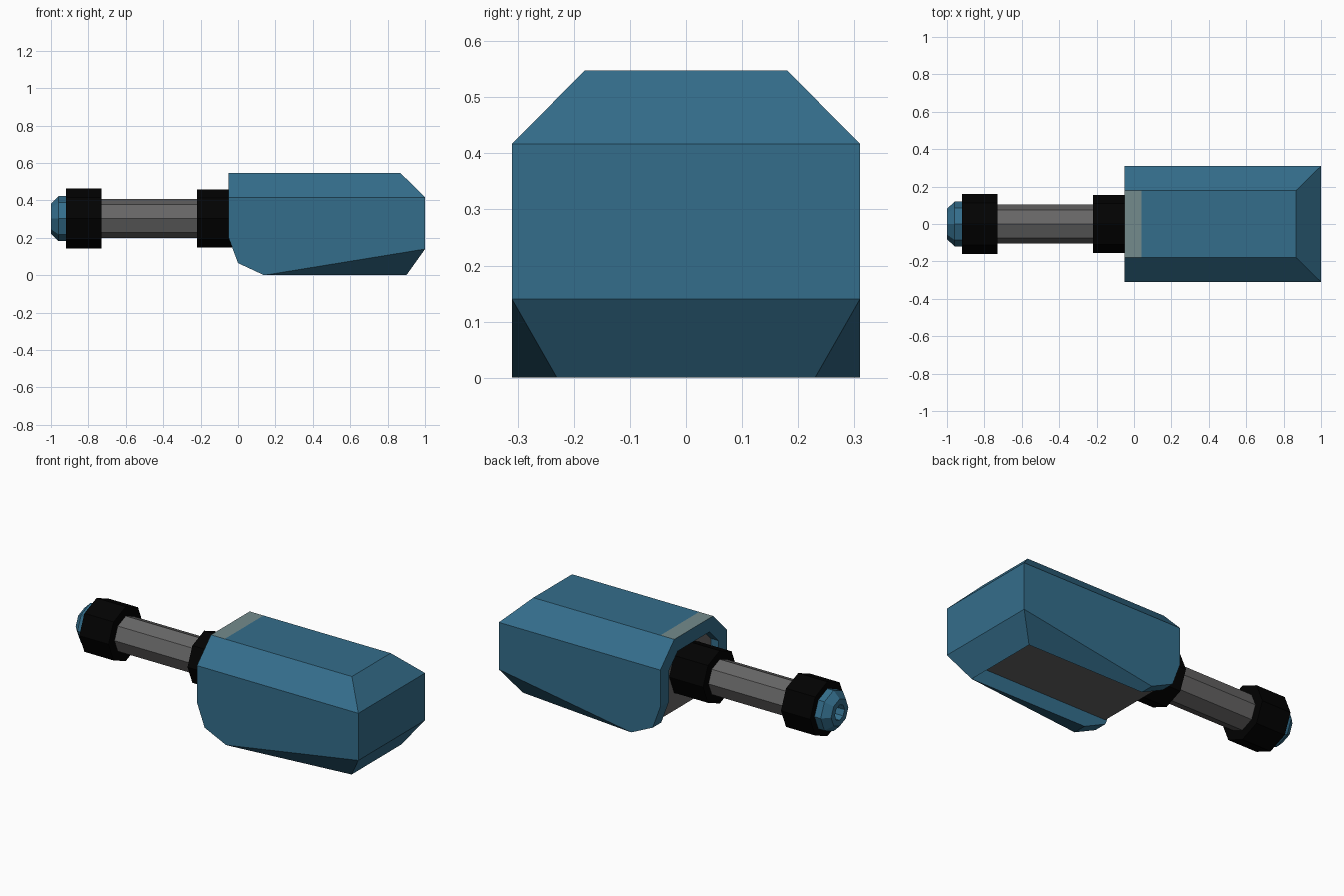
import bpy, bmesh, math

if "Cube" in bpy.data.objects:
    bpy.data.objects.remove(bpy.data.objects["Cube"])


def material(name, rgb):
    m = bpy.data.materials.new(name)
    m.diffuse_color = (*rgb, 1)
    m.use_nodes = True
    m.node_tree.nodes["Principled BSDF"].inputs["Base Color"].default_value = m.diffuse_color
    return m


BLUE = material("steel blue", (0.034, 0.155, 0.26))
GREY = material("mid grey", (0.134, 0.132, 0.132))
BLACK = material("near black", (0.0005, 0.0005, 0.0005))
PALE = material("pale grey green", (0.172, 0.257, 0.265))


def make_object(name, verts, faces, mats, reverse=()):
    """Mesh with outward normals; faces listed in reverse are turned over."""
    bm = bmesh.new()
    vs = [bm.verts.new(v) for v in verts]
    made = [bm.faces.new([vs[i] for i in f]) for f in faces]
    bmesh.ops.recalc_face_normals(bm, faces=bm.faces)
    if reverse:
        bmesh.ops.reverse_faces(bm, faces=[made[i] for i in reverse])
    mesh = bpy.data.meshes.new(name)
    bm.to_mesh(mesh)
    bm.free()
    for m in mats:
        mesh.materials.append(m)
    obj = bpy.data.objects.new(name, mesh)
    bpy.context.collection.objects.link(obj)
    return obj


AXIS_Z = 0.303
SIDES = 8


def turned(name, profile, mat):
    """Eight-sided part turned round the x axis; profile holds (x, radius)."""
    verts, faces = [], []
    for x, r in profile:
        for k in range(SIDES):
            a = math.tau * k / SIDES
            verts.append((x, r * math.cos(a), AXIS_Z + r * math.sin(a)))
    for j in range(len(profile) - 1):
        for k in range(SIDES):
            n = (k + 1) % SIDES
            a, b = j * SIDES, (j + 1) * SIDES
            faces.append((a + k, a + n, b + n, b + k))
    faces.append(range(SIDES))
    faces.append(range(len(verts) - SIDES, len(verts)))
    return make_object(name, verts, faces, [mat])


# barrel, bands and hollow tip
turned("barrel", [(-0.74, 0.105), (-0.21, 0.105)], GREY)
turned("front_band", [(-0.92, 0.16), (-0.73, 0.16)], BLACK)
turned("rear_band", [(-0.22, 0.155), (0.01, 0.155)], BLACK)
turned("tip", [(-0.91, 0.12), (-0.96, 0.12), (-1.0, 0.08),
               (-1.0, 0.045), (-0.94, 0.045)], BLUE)

# housing: half shell, open at the front and below, mirrored across y
outer = [(-.05, .18, .548), (-.05, .31, .417), (-.05, .31, .2), (0, .31, .065),
         (.14, .31, 0), (.9, .23, 0), (1, .31, .14), (1, .31, .417),
         (.867, .18, .548), (-.05, 0, .548), (.867, 0, .548), (1, 0, .417),
         (1, 0, .14), (.9, 0, 0), (.04, .18, .548), (.04, 0, .548)]
# inner edge of the opening (16 to 21), then the lining down to the core
inner = [(-.05, .147, .467), (-.05, .23, .384), (-.05, .23, .2), (0, .23, .065),
         (.14, .23, 0), (-.05, 0, .467), (.01, .147, .467), (.01, .23, .384),
         (.01, 0, .467), (.01, .23, .09), (.9, .23, .09), (.9, 0, .09)]
skin = [(9, 0, 14, 15), (15, 14, 8, 10), (0, 1, 7, 8, 14), (1, 2, 3, 4, 6, 7),
        (4, 6, 5, 20), (5, 13, 12, 6), (6, 12, 11, 7), (7, 11, 10, 8)]
lining = [(21, 16, 22, 24), (16, 17, 23, 22),
          (17, 18, 19, 20, 5, 26, 25, 23), (5, 13, 27, 26)]
rim = [(9, 21), (0, 16), (1, 17), (2, 18), (3, 19), (4, 20)]
lip = [(a, b, d, c) for (a, c), (b, d) in zip(rim, rim[1:])]
# the undercut faces at the far end are turned inward
housing = make_object("housing", outer + inner, skin + lining + lip,
                      [BLUE, PALE], reverse=(4, 5))
# pale strip on the flat top beside the opening
for p in housing.data.polygons:
    if p.center.x < 0.02 and p.center.z > 0.53 and p.normal.z > 0.9:
        p.material_index = 1
mirror = housing.modifiers.new("mirror", 'MIRROR')
mirror.use_axis = (False, True, False)

# grey core: flat recessed floor and the bulkhead behind the opening
half = [(.9, .23, .09), (0, .23, .09), (0, .23, .384), (0, .147, .467)]
verts = half + [(x, -y, z) for x, y, z in half]
make_object("core", verts, [(0, 1, 5, 4), (1, 2, 3, 7, 6, 5)], [GREY])
